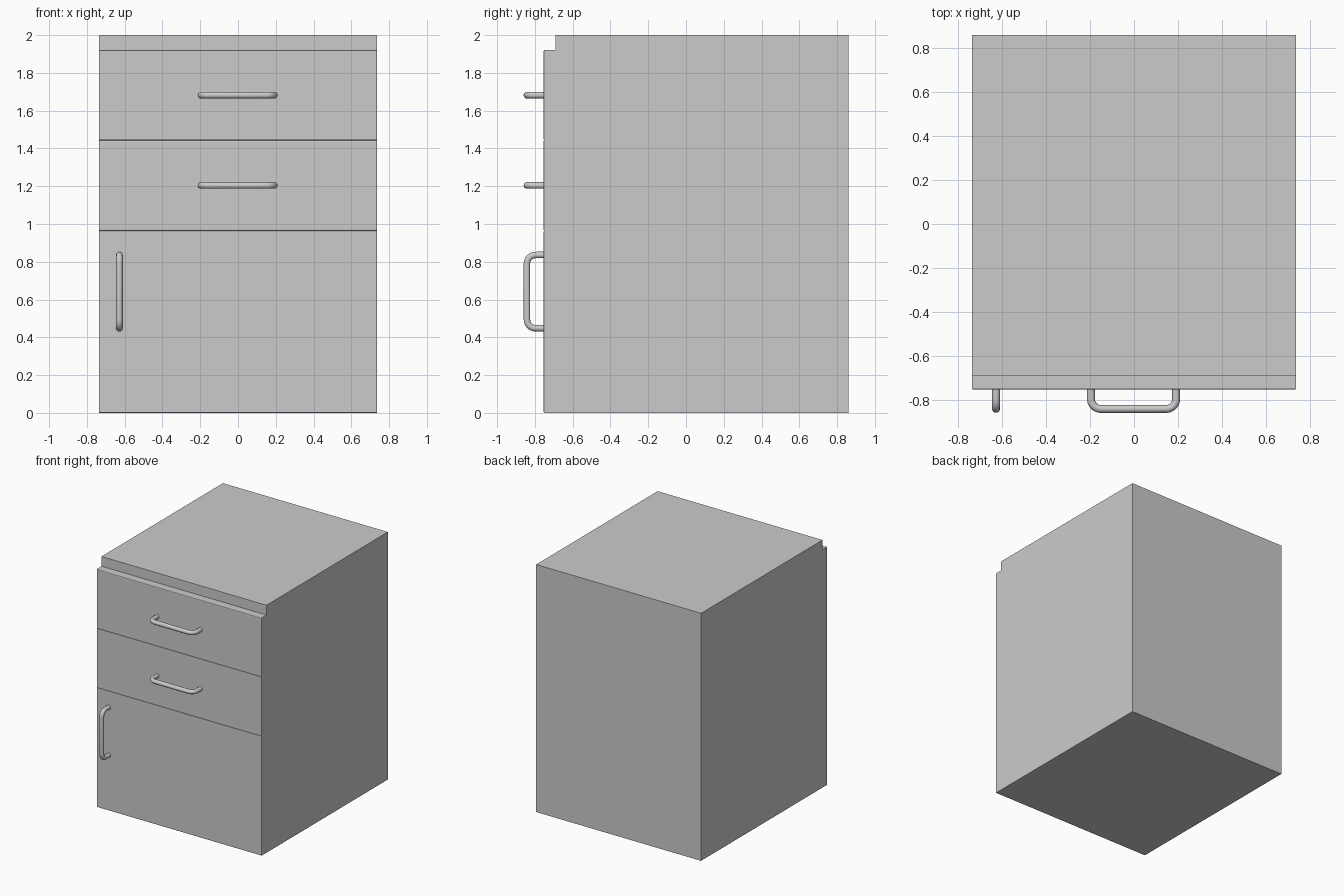
import bpy, bmesh, math

if "Cube" in bpy.data.objects:
    bpy.data.objects.remove(bpy.data.objects["Cube"])

W = 0.737          # half width
BACK, BODY, FRONT = 0.86, -0.69, -0.754


def box(name, lo, hi, bevel=0.0):
    """Box from corner to corner, optionally chamfered around its front face."""
    bm = bmesh.new()
    bmesh.ops.create_cube(bm, size=1)
    for v in bm.verts:
        v.co = [lo[i] + (v.co[i] + 0.5) * (hi[i] - lo[i]) for i in range(3)]
    if bevel:
        edges = [e for e in bm.edges if all(abs(v.co.y - lo[1]) < 1e-5 for v in e.verts)]
        bmesh.ops.bevel(bm, geom=edges, offset=bevel, segments=2, profile=0.5, affect='EDGES')
    me = bpy.data.meshes.new(name)
    bm.to_mesh(me)
    bm.free()
    ob = bpy.data.objects.new(name, me)
    bpy.context.collection.objects.link(ob)
    return ob


def handle(name, x, z, vertical=False):
    """Round bar bent into a U, legs running into the front panel."""
    half, out, r = 0.194, -0.842, 0.045
    side = [(half, FRONT + 0.004)]
    for i in range(7):
        a = math.pi / 2 * i / 6
        side.append((half - r + r * math.cos(a), out + r - r * math.sin(a)))
    path = side + [(-u, y) for u, y in reversed(side)]
    cu = bpy.data.curves.new(name, 'CURVE')
    cu.dimensions = '3D'
    cu.bevel_depth = 0.018
    cu.bevel_resolution = 3
    cu.use_fill_caps = True
    sp = cu.splines.new('POLY')
    sp.points.add(len(path) - 1)
    for p, (u, y) in zip(sp.points, path):
        p.co = (x, y, z + u, 1) if vertical else (x + u, y, z, 1)
    ob = bpy.data.objects.new(name, cu)
    bpy.context.collection.objects.link(ob)
    bpy.ops.object.select_all(action='DESELECT')
    ob.select_set(True)
    bpy.context.view_layer.objects.active = ob
    bpy.ops.object.convert(target='MESH')
    bpy.ops.object.shade_smooth_by_angle(angle=math.radians(40))


# Cabinet body
box("cabinet_body", (-W, BODY, 0), (W, BACK, 2.0))

# Door and drawer fronts, chamfered so the joints read as grooves
for name, z0, z1 in (("door", 0.0, 0.964),
                     ("lower_drawer_front", 0.964, 1.443),
                     ("upper_drawer_front", 1.443, 1.921)):
    box(name, (-W, FRONT, z0), (W, BODY, z1), bevel=0.006)

# Handles
handle("upper_drawer_handle", -0.002, 1.682)
handle("lower_drawer_handle", -0.002, 1.204)
handle("door_handle", -0.628, 0.642, vertical=True)
